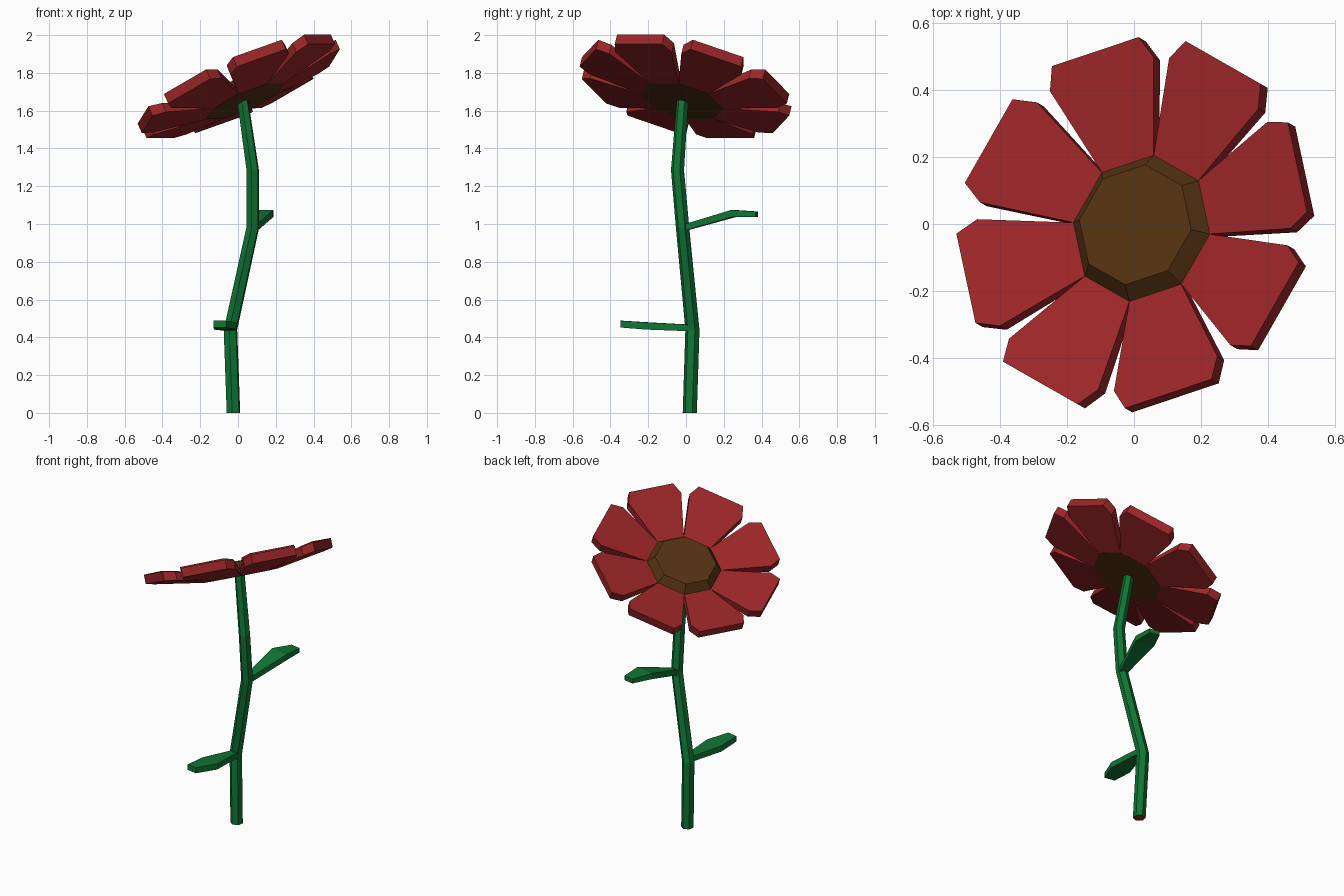
import bpy, bmesh, math
from mathutils import Vector, Matrix

if "Cube" in bpy.data.objects:
    bpy.data.objects.remove(bpy.data.objects["Cube"])


def material(name, rgb):
    m = bpy.data.materials.new(name)
    m.diffuse_color = (*rgb, 1)
    m.use_nodes = True
    m.node_tree.nodes["Principled BSDF"].inputs["Base Color"].default_value = m.diffuse_color
    return m


RED = material("petal red", (0.33, 0.019, 0.021))
GREEN = material("stem green", (0.005, 0.18, 0.035))
BROWN = material("centre brown", (0.088, 0.032, 0.006))


def loft(name, rings, mats, matrix=Matrix()):
    """Closed flat-shaded solid skinned through rings of equal point count."""
    bm = bmesh.new()
    loops = [[bm.verts.new(p) for p in r] for r in rings]
    for a, b in zip(loops, loops[1:]):
        n = len(a)
        for i in range(n):
            bm.faces.new((a[i], a[(i + 1) % n], b[(i + 1) % n], b[i]))
    first_cap = bm.faces.new(loops[0][::-1])
    bm.faces.new(loops[-1])
    if len(mats) > 1:
        first_cap.material_index = 1
    bmesh.ops.recalc_face_normals(bm, faces=bm.faces)
    me = bpy.data.meshes.new(name)
    bm.to_mesh(me)
    bm.free()
    for m in mats:
        me.materials.append(m)
    ob = bpy.data.objects.new(name, me)
    ob.matrix_world = matrix
    bpy.context.collection.objects.link(ob)
    return ob


def ring(r, z, n, turn):
    return [(r * math.cos(turn + math.tau * i / n),
             r * math.sin(turn + math.tau * i / n), z) for i in range(n)]


# Tilted frame of the flower head (local x runs uphill)
HEAD = (Matrix.Translation((0.0226, -0.0129, 1.686))
        @ Matrix.Rotation(math.radians(-29.7), 4, 'Z')
        @ Matrix.Rotation(math.radians(-26.8), 4, 'Y'))

# Octagonal flower centre with a raised, bevelled top
APOTHEM = 0.208
R = APOTHEM / math.cos(math.pi / 8)
loft("flower_centre",
     [ring(R, -0.041, 8, math.pi / 8), ring(R, 0, 8, math.pi / 8),
      ring(R * 0.82, 0.048, 8, math.pi / 8)], [BROWN], HEAD)

# Eight cupped petals, one on each side of the centre
CUP = math.radians(12.4)
outline = [(0, 0.086), (0.282, 0.172), (0.352, 0.144)]
outline += [(s, -w) for s, w in reversed(outline)]
top = [(APOTHEM + s * math.cos(CUP), w, s * math.sin(CUP)) for s, w in outline]
under = [(x, y, z - 0.04 - 0.016 * s / 0.352)
         for (x, y, z), (s, w) in zip(top, outline)]
for k in range(8):
    loft(f"petal_{k + 1}", [under, top], [RED],
         HEAD @ Matrix.Rotation(k * math.pi / 4, 4, 'Z'))

# Bent six-sided stem
path = [((-0.024, 0.020, 0.0), 0.038), ((-0.04, 0.034, 0.44), 0.038),
        ((0.078, -0.018, 0.98), 0.036), ((0.078, -0.045, 1.285), 0.035),
        ((0.024, -0.018, 1.66), 0.031)]
rings = [[Vector(c) + Vector(p) for p in ring(r, 0, 6, 0.35)] for c, r in path]
loft("stem", rings, [GREEN, RED])


# Leaves: slabs that widen in the middle and end bluntly
def leaf(name, stations):
    axis = Vector(stations[-1][0]) - Vector(stations[0][0])
    side = Vector((axis.y, -axis.x, 0)).normalized()
    sections = []
    for c, w, t in stations:
        c, up = Vector(c), Vector((0, 0, t / 2))
        s = side * w
        sections.append([c - s - up, c + s - up, c + s + up, c - s + up])
    loft(name, sections, [GREEN])


leaf("lower_leaf", [((-0.03, 0.02, 0.450), 0.022, 0.035),
                    ((-0.065, -0.20, 0.460), 0.062, 0.038),
                    ((-0.097, -0.34, 0.470), 0.034, 0.036)])
leaf("upper_leaf", [((0.08, -0.01, 0.980), 0.022, 0.035),
                    ((0.125, 0.25, 1.055), 0.062, 0.038),
                    ((0.155, 0.375, 1.052), 0.034, 0.028)])
